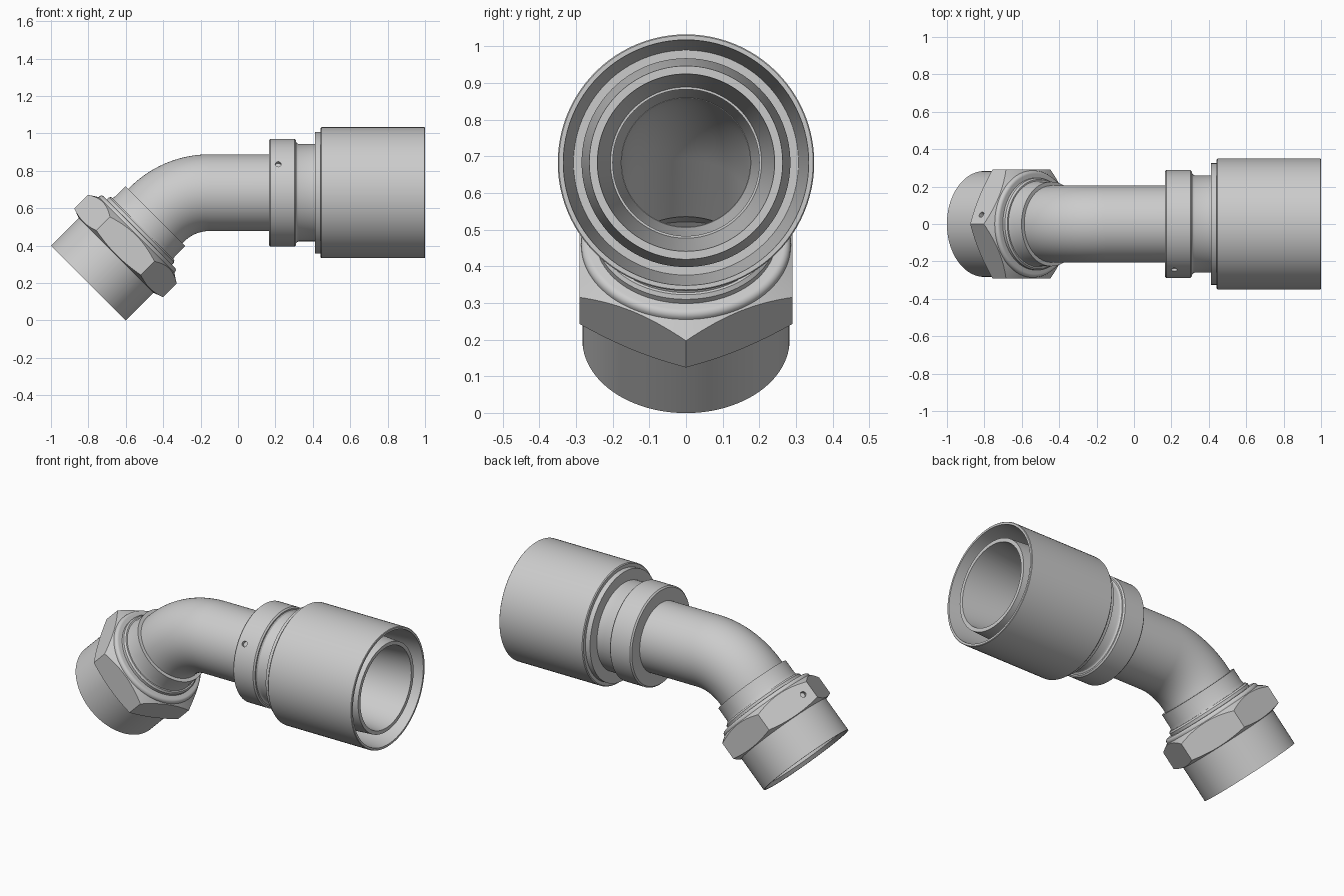
import bpy, bmesh
from math import sin, cos, pi, radians
from mathutils import Vector

cube = bpy.data.objects.get("Cube")
if cube:
    bpy.data.objects.remove(cube)

metal = bpy.data.materials.new("brushed_steel_grey")
metal.use_nodes = True
GREY = (0.6, 0.6, 0.6, 1)
metal.diffuse_color = GREY
metal.node_tree.nodes["Principled BSDF"].inputs["Base Color"].default_value = GREY

SEGS = 96
LEG, BEND = 0.518, 0.4           # slanted leg length, bend radius
ARC = BEND * pi / 4
BEND_X, AXIS_Z = -0.151, 0.683   # where the bend meets the straight run
SIDE = Vector((0, 1, 0))


def frame(t):
    """Centre, direction and upward normal at distance t along the pipe axis."""
    angle = pi / 4 * min(1, max(0, 1 - (t - LEG) / ARC))
    along = Vector((cos(angle), 0, sin(angle)))
    up = Vector((-sin(angle), 0, cos(angle)))
    centre = Vector((BEND_X, 0, AXIS_Z - BEND)) + up * BEND
    if t < LEG:
        centre += along * (t - LEG)
    elif t > LEG + ARC:
        centre += along * (t - LEG - ARC)
    return centre, along, up


def run(x):
    """Axis distance of a position x on the straight run."""
    return x - BEND_X + LEG + ARC


def finish(bm, name):
    bmesh.ops.recalc_face_normals(bm, faces=bm.faces)
    mesh = bpy.data.meshes.new(name)
    bm.to_mesh(mesh)
    bm.free()
    mesh.materials.append(metal)
    obj = bpy.data.objects.new(name, mesh)
    bpy.context.collection.objects.link(obj)
    return obj


def spin(name, profile):
    """Sweep a closed (distance, radius) profile around the pipe axis."""
    bm = bmesh.new()
    loops = []
    for i in range(SEGS):
        a = 2 * pi * i / SEGS
        loop = []
        for t, r in (profile(a) if callable(profile) else profile):
            centre, _, up = frame(t)
            loop.append(bm.verts.new(centre + (up * cos(a) + SIDE * sin(a)) * r))
        loops.append(loop)
    n = len(loops[0])
    for i in range(SEGS):
        a, b = loops[i], loops[(i + 1) % SEGS]
        for j in range(n):
            k = (j + 1) % n
            bm.faces.new((a[j], a[k], b[k], b[j]))
    obj = finish(bm, name)
    bpy.ops.object.select_all(action="DESELECT")
    obj.select_set(True)
    bpy.context.view_layer.objects.active = obj
    bpy.ops.object.shade_smooth_by_angle(angle=radians(28))
    return obj


def straight(points):
    return [(run(x), r) for x, r in points]


def drill(target, point, normal, radius):
    """Shallow round dimple."""
    bm = bmesh.new()
    bmesh.ops.create_cone(bm, cap_ends=True, segments=24, radius1=radius,
                          radius2=radius, depth=0.06)
    cutter = finish(bm, target.name + "_dimple_cutter")
    cutter.location = point
    cutter.rotation_euler = normal.to_track_quat("Z", "Y").to_euler()
    cutter.hide_render = True
    cutter.hide_set(True)
    mod = target.modifiers.new("dimple", "BOOLEAN")
    mod.operation = "DIFFERENCE"
    mod.object = cutter


# Bent tube, hollow all the way
stops = [0.3] + [LEG + ARC * i / 24 for i in range(25)] + [run(0.32)]
spin("bent_tube", [(t, 0.205) for t in stops] + [(t, 0.175) for t in reversed(stops)])


# Swivel nut: round skirt below a chamfered hexagon
def nut_profile(a):
    h = 0.291 / cos(a % (pi / 3) - pi / 6)
    low = 0.21 + (h - 0.283) * 0.36
    high = 0.365 - (h - 0.285) * 0.65
    return [(0, 0.283), (0.21, 0.283), (low, h), (high, h), (0.365, 0.285),
            (0.365, 0.2), (0.3, 0.175), (0.2, 0.255), (0.02, 0.255), (0, 0.272)]


nut = spin("hex_nut", nut_profile)

# Rounded bead on top of the nut
bead = [(0.368 + 0.018 * sin(a), 0.268 + 0.018 * cos(a))
        for a in (pi / 12 * i for i in range(7))]
spin("nut_bead", [(0.355, 0.2), (0.355, 0.286)] + bead + [(0.386, 0.2)])

# Stepped ferrule where the tube enters the nut
spin("nut_ferrule", [(0.37, 0.19), (0.37, 0.246), (0.402, 0.246), (0.412, 0.238),
                     (0.412, 0.23), (0.43, 0.226), (0.507, 0.226), (0.507, 0.19)])

# Collar and neck on the straight run
collar = spin("collar", straight([
    (0.165, 0.19), (0.165, 0.28), (0.173, 0.288), (0.302, 0.288), (0.31, 0.28),
    (0.31, 0.272), (0.316, 0.264), (0.325, 0.26), (0.42, 0.26), (0.42, 0.19)]))

# Crimp sleeve with rear flange and open front
spin("crimp_sleeve", straight([
    (0.412, 0.2), (0.412, 0.325), (0.442, 0.325), (0.442, 0.345), (0.447, 0.35),
    (0.997, 0.35), (1.0, 0.347), (1.0, 0.335), (0.62, 0.307), (0.62, 0.2)]))

# Inner nipple inside the sleeve
spin("inner_nipple", straight([
    (0.3, 0.2), (0.58, 0.285), (0.65, 0.285), (0.985, 0.264), (0.985, 0.242),
    (0.3, 0.175)]))

# Dimples on collar and nut
outward = Vector((0, -0.85, 0.53)).normalized()
drill(collar, Vector((0.215, 0, AXIS_Z)) + outward * 0.3, outward, 0.016)
centre, along, up = frame(0.285)
drill(nut, centre + up * 0.307 + SIDE * 0.05, up * cos(pi / 6) + SIDE * 0.5, 0.016)
